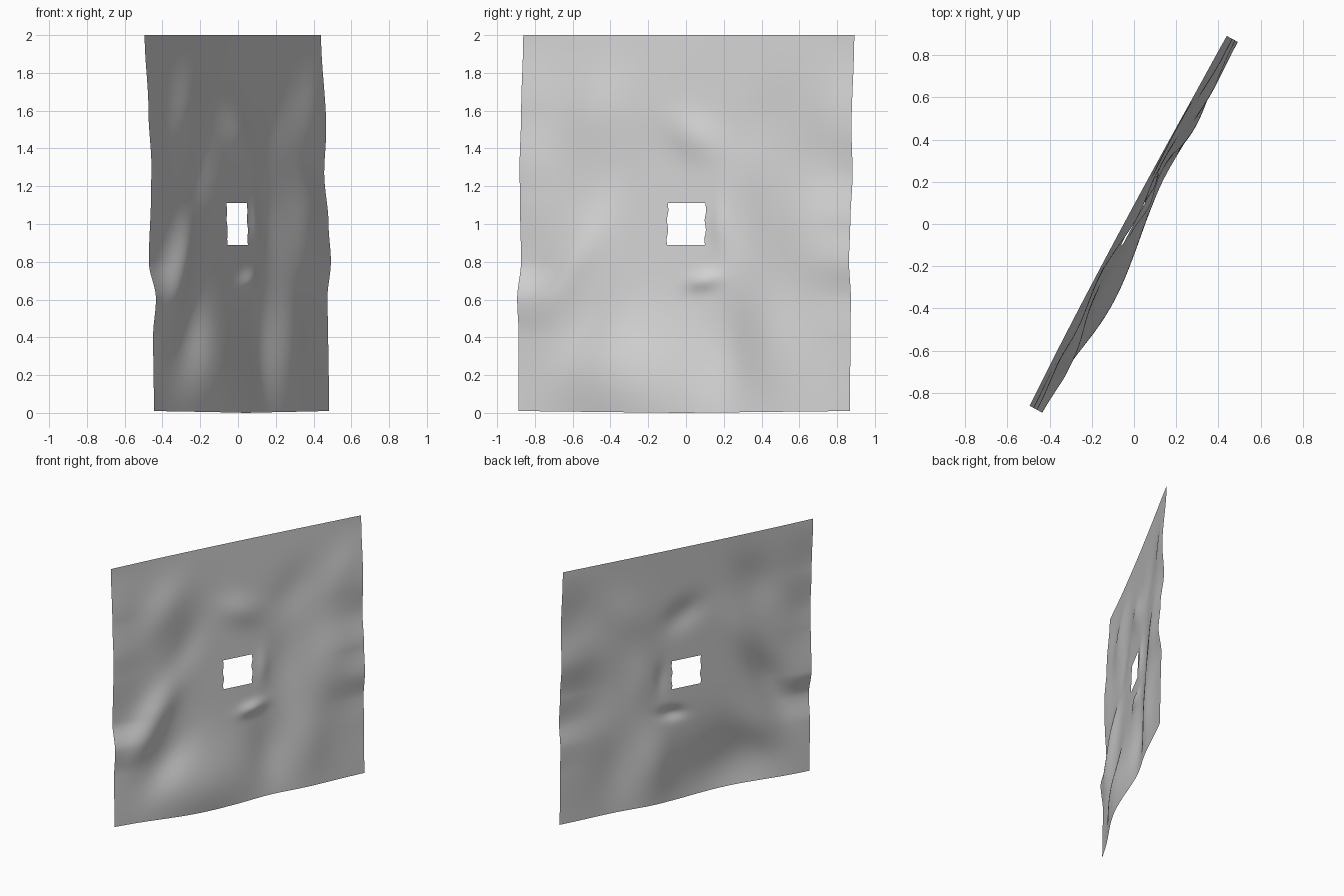
import bpy, bmesh, math
from mathutils import Vector

cube = bpy.data.objects.get("Cube")
if cube:
    bpy.data.objects.remove(cube, do_unlink=True)

# Sheet frame: "along" runs across the width, "out" is its facing direction
along = Vector((0.473, 0.881, 0))
out = Vector((0.881, -0.473, 0))
HALF, COLS, ROWS = 0.993, 140, 144

# Side edge waviness: (height, offset along "out")
left_edge = [(0, .028), (.4, .023), (.6, .04), (.8, -.003),
             (1.15, .01), (1.3, .013), (1.6, -.005), (2, -.028)]
right_edge = [(0, .015), (.4, .009), (.6, .004), (.8, .025), (1, .011),
              (1.27, -.015), (1.5, -.003), (2, -.034)]

# Folds and dents: across, height, depth, length, width, crest angle in degrees
folds = [
    (-.70, .76, .050, .32, .12, 56),
    (-.60, .42, -.025, .25, .13, 50),
    (-.38, .18, .070, .42, .32, -15),
    (.24, .35, -.030, .30, .16, 90),
    (.55, .38, .025, .32, .18, 90),
    (.74, .95, .032, .30, .20, 80),
    (.35, 1.0, -.012, .25, .12, 90),
    (-.56, 1.62, .030, .26, .16, 60),
    (-.42, 1.25, -.015, .28, .12, 62),
    (.03, 1.47, .022, .17, .11, -28),
    (.45, 1.55, -.015, .24, .15, 50),
    (.88, 1.65, .018, .24, .14, 60),
    (.11, .70, .023, .10, .05, 10),
    (.20, 1.0, .010, .12, .05, 90),
]


def edge_offset(table, z):
    for (z0, a), (z1, b) in zip(table, table[1:]):
        if z <= z1:
            t = (z - z0) / (z1 - z0)
            return a + (b - a) * t * t * (3 - 2 * t)
    return table[-1][1]


def relief(u, z):
    # Gentle overall lean, with the edge waviness dying away inwards
    base = .025 - .028 * z
    for side, table in ((-1, left_edge), (1, right_edge)):
        inward = (HALF - side * u) / .22
        base += (edge_offset(table, z) - .025 + .028 * z) * math.exp(-inward ** 2)
    # Folds fade out at the sides and the top
    fade = (1 - abs(u / HALF) ** 6) * (1 - (z / 2) ** 8)
    total = 0
    for cu, cz, depth, length, width, angle in folds:
        c, n = math.cos(math.radians(angle)), math.sin(math.radians(angle))
        p = ((u - cu) * c + (z - cz) * n) / length
        q = ((z - cz) * c - (u - cu) * n) / width
        total += depth * math.exp(-p * p - q * q)
    # Top hem bows slightly backwards
    bow = -.012 * (1 - (u / HALF) ** 2) * (z / 2) ** 3
    return base + fade * total + bow


# Rippled sheet
bm = bmesh.new()
bmesh.ops.create_grid(bm, x_segments=COLS, y_segments=ROWS, size=1)

# Square opening through the middle
opening = [f for f in bm.faces
           if abs(f.calc_center_median().x) < .114
           and abs(f.calc_center_median().y - .004) < .111]
bmesh.ops.delete(bm, geom=opening, context='FACES')

for v in bm.verts:
    u, z = v.co.x * HALF, v.co.y + 1
    # Slightly sagging lower hem and wavering opening sides
    lift = .01 * abs(u / HALF) * max(0, 1 - z)
    if abs(u) < .15 and .9 < z < 1.1:
        u += .004 * math.sin(z * 60)
    v.co = along * u + out * relief(u, z) + Vector((0, 0, z + lift))

bm.faces.ensure_lookup_table()
bm.normal_update()
if bm.faces[0].normal.dot(out) < 0:
    bmesh.ops.reverse_faces(bm, faces=bm.faces)

mesh = bpy.data.meshes.new("rippled_sheet")
bm.to_mesh(mesh)
bm.free()
mesh.shade_smooth()
sheet = bpy.data.objects.new("rippled_sheet", mesh)
bpy.context.collection.objects.link(sheet)

# Plain light grey
grey = bpy.data.materials.new("light_grey")
grey.use_nodes = True
colour = (.68, .68, .68, 1)
grey.diffuse_color = colour
grey.node_tree.nodes["Principled BSDF"].inputs["Base Color"].default_value = colour
mesh.materials.append(grey)
